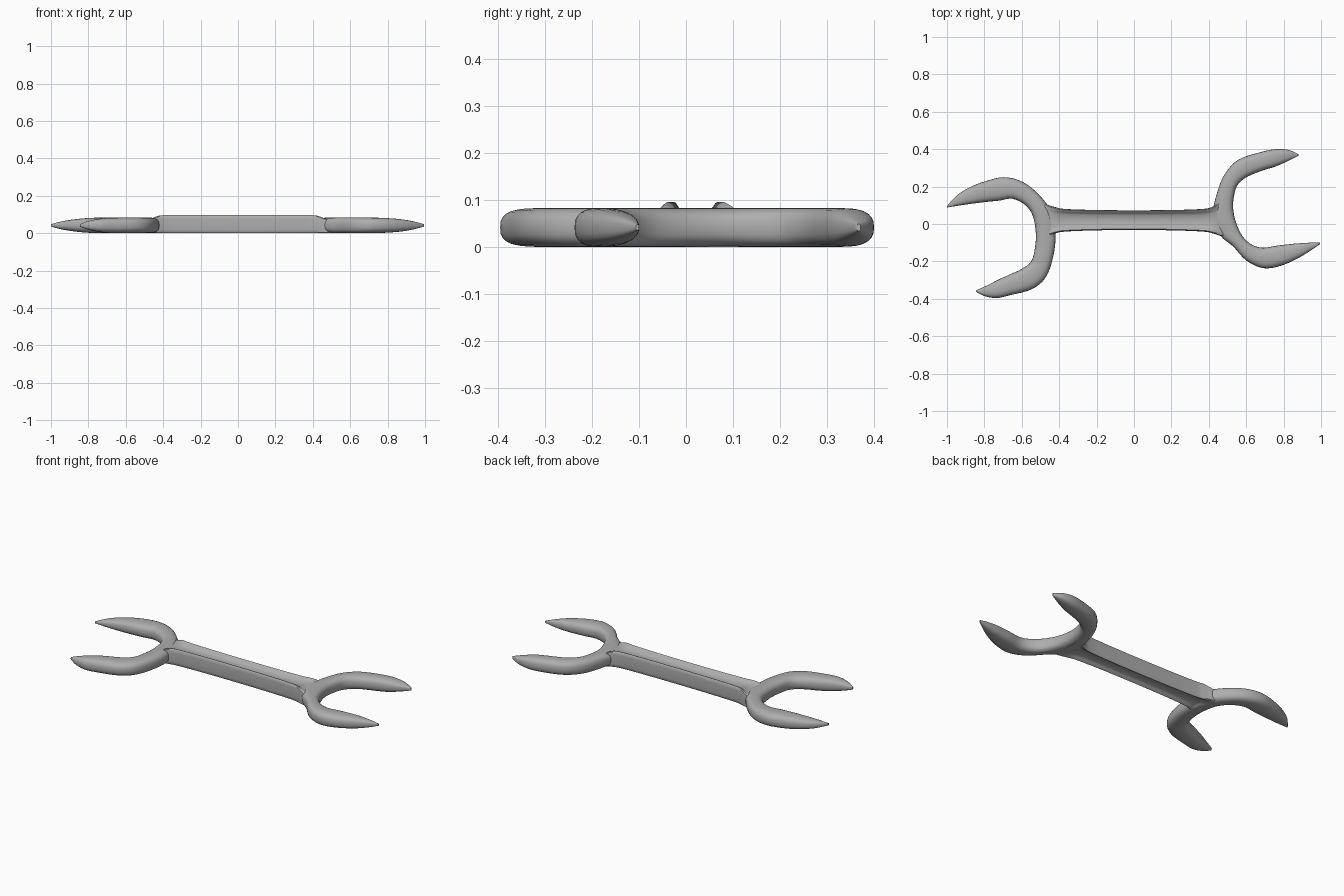
import bpy, bmesh, math
from mathutils import Vector

if "Cube" in bpy.data.objects:
    bpy.data.objects.remove(bpy.data.objects["Cube"])

steel = bpy.data.materials.new("dark_steel")
steel.diffuse_color = (.42, .42, .42, 1)
steel.use_nodes = True
steel.node_tree.nodes["Principled BSDF"].inputs["Base Color"].default_value = steel.diffuse_color


def spline(rows, steps):
    """Catmull-Rom interpolation through rows of numbers."""
    out = []
    n = len(rows)
    for i in range(n - 1):
        p = [Vector(rows[max(0, min(n - 1, i + k))]) for k in (-1, 0, 1, 2)]
        for s in range(steps):
            t = s / steps
            out.append(0.5 * (2 * p[1] + (p[2] - p[0]) * t
                       + (2 * p[0] - 5 * p[1] + 4 * p[2] - p[3]) * t * t
                       + (3 * p[1] - p[0] - 3 * p[2] + p[3]) * t ** 3))
    out.append(Vector(rows[-1]))
    return out


def loft(name, rings, angle):
    """Skin a row of closed rings and cap both ends."""
    bm = bmesh.new()
    loops = [[bm.verts.new(co) for co in ring] for ring in rings]
    for a, b in zip(loops, loops[1:]):
        for i in range(len(a)):
            j = (i + 1) % len(a)
            bm.faces.new((a[i], a[j], b[j], b[i]))
    bm.faces.new(loops[0])
    bm.faces.new(loops[-1])
    bmesh.ops.recalc_face_normals(bm, faces=bm.faces)
    mesh = bpy.data.meshes.new(name)
    bm.to_mesh(mesh)
    bm.free()
    mesh.materials.append(steel)
    obj = bpy.data.objects.new(name, mesh)
    bpy.context.collection.objects.link(obj)
    bpy.ops.object.select_all(action='DESELECT')
    obj.select_set(True)
    bpy.context.view_layer.objects.active = obj
    bpy.ops.object.shade_smooth_by_angle(angle=math.radians(angle))
    return obj


def jaw(name, stations, sides=24):
    """Sweep a rounded section between outer and inner outline points."""
    rings = []
    for ox, oy, ix, iy, h in spline(stations, 4):
        o, i = Vector((ox, oy)), Vector((ix, iy))
        mid, half = (o + i) / 2, (o - i) / 2
        ring = []
        for k in range(sides):
            a = 2 * math.pi * k / sides
            c, s = math.cos(a), math.sin(a)
            u = math.copysign(abs(c) ** 0.75, c)
            w = math.copysign(abs(s) ** 0.75, s)
            p = mid + half * u
            ring.append((p.x, p.y, 0.0455 + w * h / 2))
        rings.append(ring)
    return loft(name, rings, 50)


# Open jaws: outer x, y, inner x, y, thickness
jaw("right_jaw", [
    (.88, .372, .878, .364, .015), (.83, .395, .81, .33, .05),
    (.76, .40, .75, .305, .074), (.68, .385, .70, .29, .082),
    (.56, .345, .61, .255, .083), (.487, .27, .555, .21, .083),
    (.445, .17, .535, .15, .083), (.42, .04, .53, .085, .083),
    (.46, -.06, .545, .01, .083), (.53, -.12, .58, -.065, .083),
    (.60, -.195, .63, -.11, .083), (.69, -.236, .69, -.127, .083),
    (.78, -.225, .77, -.115, .08), (.87, -.187, .87, -.104, .066),
    (.94, -.145, .94, -.10, .042), (.995, -.107, .995, -.10, .012)])
jaw("left_jaw", [
    (-.845, -.362, -.843, -.354, .015), (-.80, -.385, -.785, -.328, .05),
    (-.735, -.396, -.72, -.295, .074), (-.66, -.38, -.66, -.268, .082),
    (-.55, -.35, -.60, -.24, .083), (-.475, -.29, -.55, -.20, .083),
    (-.433, -.18, -.53, -.13, .083), (-.42, -.05, -.525, -.05, .083),
    (-.45, .08, -.54, .04, .083), (-.53, .178, -.58, .10, .083),
    (-.61, .232, -.65, .135, .083), (-.70, .25, -.72, .125, .083),
    (-.79, .23, -.79, .118, .08), (-.87, .20, -.87, .108, .066),
    (-.945, .155, -.945, .097, .042), (-1.0, .095, -1.0, .088, .012)])

# Handle: x, lower edge, upper edge, channel depth, full height
handle_stations = [
    (-.50, -.06, .11, 0, .070), (-.46, -.062, .102, .004, .080),
    (-.42, -.05, .09, .015, .094), (-.36, -.04, .08, .022, .096),
    (-.15, -.033, .074, .022, .096), (.15, -.033, .074, .022, .096),
    (.36, -.04, .08, .022, .096), (.42, -.05, .092, .015, .094),
    (.46, -.063, .115, .004, .080), (.50, -.07, .12, 0, .070)]
# Half of the I-beam section: position across, and share of channel depth
top_half = [(-1, .9), (-.97, .2), (-.9, 0), (-.8, .1), (-.68, .55), (-.5, .85),
            (0, 1), (.5, .85), (.68, .55), (.8, .1), (.9, 0), (.97, .2), (1, .9)]
rings = []
for x, y0, y1, depth, height in spline(handle_stations, 4):
    mid, half = (y0 + y1) / 2, (y1 - y0) / 2
    up, down = [], []
    for u, d in top_half:
        edge = abs(u) > .9
        drop = d * (.022 if edge else depth)
        up.append((x, mid + u * half, .004 + height - drop))
        down.append((x, mid + u * half, .004 + drop))
    rings.append(up + down[::-1])
loft("handle", rings, 40)
# Settle the wrench on the ground
lowest = min(v.co.z for o in bpy.data.objects for v in o.data.vertices)
for o in bpy.data.objects:
    o.location.z = -lowest
